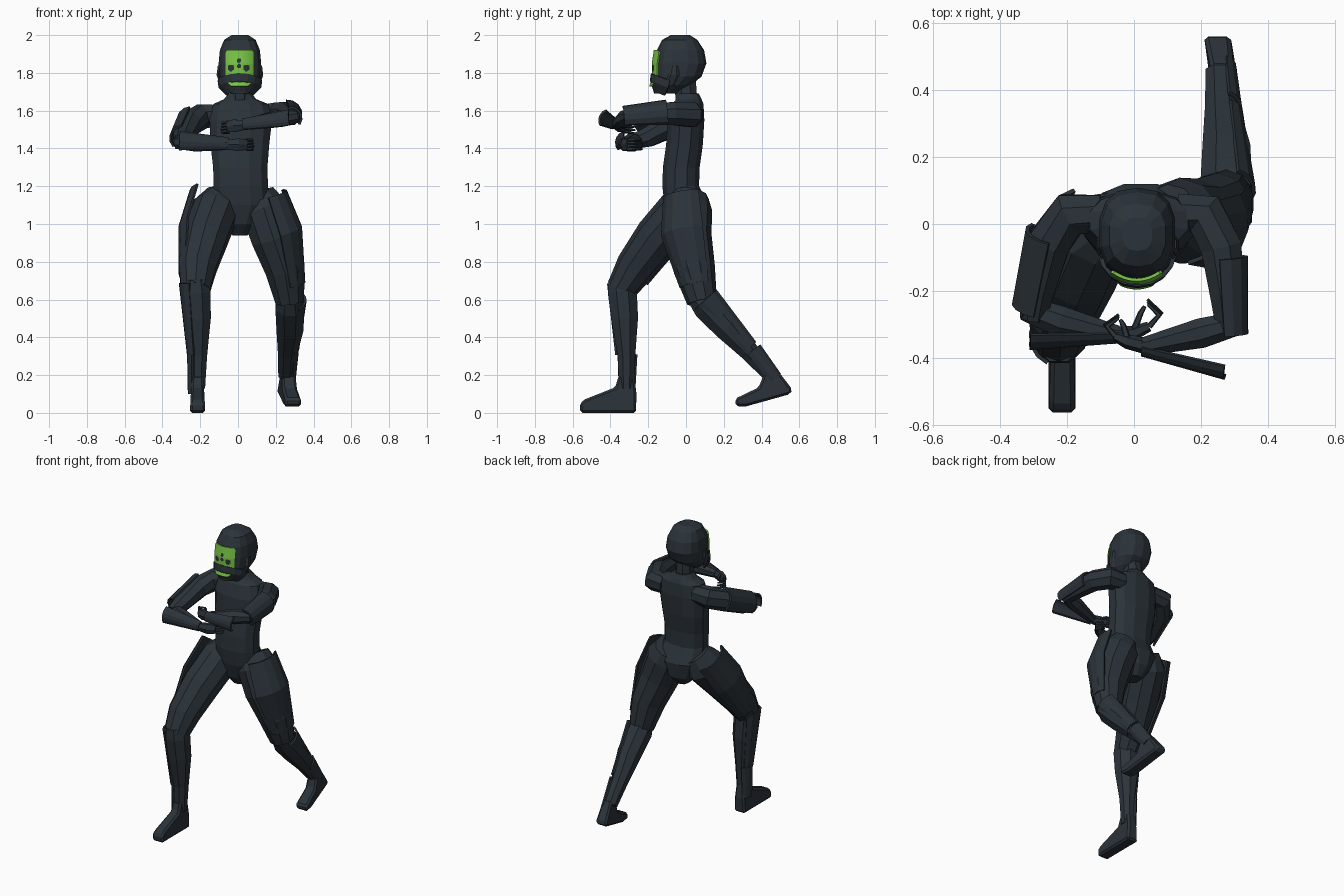
import bpy, bmesh, math
from mathutils import Vector as V


def material(name, rgb):
    m = bpy.data.materials.new(name)
    m.diffuse_color = (*rgb, 1)
    return m


DARK = material("dark slate", (0.024, 0.033, 0.042))
GREEN = material("lime green", (0.19, 0.56, 0.06))


def finish(name, bm, mats=(DARK,)):
    bmesh.ops.recalc_face_normals(bm, faces=bm.faces)
    me = bpy.data.meshes.new(name)
    bm.to_mesh(me)
    bm.free()
    for m in mats:
        me.materials.append(m)
    ob = bpy.data.objects.new(name, me)
    bpy.context.collection.objects.link(ob)
    return ob


def spow(a, p):
    return math.copysign(abs(a) ** p, a)


def tube(name, pts, sides=8, hint=(1, 0, 0), axis=None, power=1.0):
    """Loft rings along (x, y, z, radius[, second radius])."""
    bm = bmesh.new()
    rings = []
    n = len(pts)
    for i, p in enumerate(pts):
        c = V(p[:3])
        t = V(axis) if axis else V(pts[min(i + 1, n - 1)][:3]) - V(pts[max(i - 1, 0)][:3])
        t.normalize()
        u = V(hint)
        u = (u - t * u.dot(t)).normalized()
        w = t.cross(u)
        ring = []
        for k in range(sides):
            a = 2 * math.pi * (k + 0.5) / sides
            ring.append(bm.verts.new(c + u * p[3] * spow(math.cos(a), power)
                                     + w * p[-1] * spow(math.sin(a), power)))
        rings.append(ring)
    for a, b in zip(rings, rings[1:]):
        for k in range(sides):
            j = (k + 1) % sides
            bm.faces.new((a[k], a[j], b[j], b[k]))
    bm.faces.new(rings[0][::-1])
    bm.faces.new(rings[-1])
    return finish(name, bm)


def shell(name, rows, out, arc=150, segs=5, thick=0.012):
    """Curved armour plate: part of a tube around rows of (x, y, z, radius)."""
    bm = bmesh.new()
    d = (V(rows[-1][:3]) - V(rows[0][:3])).normalized()
    u = V(out)
    u = (u - d * u.dot(d)).normalized()
    w = d.cross(u)
    grid = []
    for r in rows:
        line = []
        for k in range(segs + 1):
            a = math.radians(arc) * (k / segs - 0.5)
            line.append(bm.verts.new(V(r[:3]) + (u * math.cos(a) + w * math.sin(a)) * r[3]))
        grid.append(line)
    for a, b in zip(grid, grid[1:]):
        for k in range(segs):
            bm.faces.new((a[k], a[k + 1], b[k + 1], b[k]))
    ob = finish(name, bm)
    s = ob.modifiers.new("thickness", "SOLIDIFY")
    s.thickness = thick
    s.offset = 0
    return ob


def foot(name, profile, x_of_y, half):
    """Side profile (y, z) given width, narrower at the top."""
    bm = bmesh.new()
    top = max(z for y, z in profile)
    sides = []
    for s in (-1, 1):
        sides.append([bm.verts.new((x_of_y(y) + s * half * (1 - 0.25 * z / top), y, z))
                      for y, z in profile])
    n = len(profile)
    for k in range(n):
        j = (k + 1) % n
        bm.faces.new((sides[0][k], sides[0][j], sides[1][j], sides[1][k]))
    bm.faces.new(sides[0][::-1])
    bm.faces.new(sides[1])
    ob = finish(name, bm)
    b = ob.modifiers.new("edge", "BEVEL")
    b.width = 0.012
    b.segments = 1
    return ob


def hand(side, wrist, palm, knuckle, curl, tip):
    """Palm block, four curled fingers and a thumb."""
    tube(side + "_palm", [(*wrist, 0.028, 0.024), (*palm, 0.038, 0.022),
                          (*knuckle, 0.032, 0.015)], 6, (0, 0, 1))
    for i in range(4):
        dz = V((0, 0, (i - 1.5) * 0.016))
        s = 1 - 0.08 * abs(i - 1)
        path = [V(knuckle) + dz]
        for q in (curl, tip):
            path.append(V(knuckle) + (V(q) - V(knuckle)) * s + dz)
        tube(f"{side}_finger_{i + 1}", [(*p, r) for p, r in zip(path, (0.010, 0.009, 0.005))],
             5, (0, 0, 1))
    p = V(palm)
    t = V(tip)
    tube(side + "_thumb", [(*(p + V((0, 0.01, 0.015))), 0.011),
                           (*(p.lerp(t, 0.5) + V((0, 0.01, 0.02))), 0.009),
                           (*(p.lerp(t, 0.8) + V((0, 0, 0.018))), 0.006)], 5, (0, 0, 1))


UP = (0, 0, 1)

# Torso, neck and head
tube("torso", [(.01, .01, 1.69, .062, .06), (.012, .015, 1.66, .09, .07), (.015, .01, 1.635, .15, .085),
               (.015, 0, 1.55, .17, .10), (.01, -.008, 1.42, .16, .10),
               (.012, -.025, 1.3, .148, .10), (.015, -.028, 1.2, .148, .10),
               (.02, .003, 1.1, .155, .12), (.015, .01, 1.0, .095, .10),
               (.01, .01, .94, .04, .05)], 12, axis=UP, power=0.85)
tube("neck", [(.01, .01, 1.64, .07, .07), (.01, 0, 1.69, .058, .062),
              (.01, -.005, 1.78, .055, .06)], 8, axis=UP)
tube("head", [(.01, -.03, 2.0, .045, .05), (.01, -.033, 1.975, .085, .093),
              (.01, -.029, 1.92, .108, .125), (.01, -.028, 1.85, .115, .136),
              (.01, -.043, 1.78, .11, .125), (.01, -.075, 1.735, .092, .10),
              (.01, -.11, 1.69, .05, .06)], 14, axis=UP, power=0.78)

# Jaw guard and ear pieces
shell("jaw_guard", [(.01, -.075, 1.755, .113), (.01, -.085, 1.72, .108),
                    (.01, -.105, 1.68, .066)], (0, -1, 0), 170, 8)
for s, side in ((-1, "right"), (1, "left")):
    tube(side + "_ear_piece", [(.01 + s * .108, -.06, 1.84, .010, .02),
                               (.01 + s * .113, -.065, 1.79, .012, .03),
                               (.01 + s * .095, -.09, 1.73, .012, .03)], 6, axis=UP)

# Green face plate, dark spots chosen by position
bm = bmesh.new()
NX, NZ = 36, 44
SPOTS = [(-.037, 1.826, .017), (.045, 1.826, .017), (.005, 1.865, .012),
         (.005, 1.788, .013), (.005, 1.835, .011)]
grid = []
for j in range(NZ + 1):
    z = 1.73 + 0.19 * j / NZ
    half = 0.078 - 0.9 * max(0, 1.765 - z) - 0.6 * max(0, z - 1.905)
    row = []
    for i in range(NX + 1):
        d = half * (2 * i / NX - 1)
        row.append(bm.verts.new((.008 + d, -.181 + 4.6 * d * d + .15 * max(0, z - 1.85)
                                 - .35 * max(0, 1.77 - z), z)))
    grid.append(row)
for j in range(NZ):
    for i in range(NX):
        f = bm.faces.new((grid[j][i], grid[j][i + 1], grid[j + 1][i + 1], grid[j + 1][i]))
        c = f.calc_center_median()
        f.material_index = int(any(math.hypot(c.x - x, c.z - z) < r for x, z, r in SPOTS))
mask = finish("face_plate", bm, (GREEN, DARK))
mask.modifiers.new("thickness", "SOLIDIFY").thickness = 0.009

# Arms
tube("right_upper_arm", [(-.10, .03, 1.575, .06), (-.19, .03, 1.57, .07), (-.25, -.05, 1.535, .068),
                         (-.29, -.2, 1.46, .056), (-.30, -.28, 1.435, .042)], 8, UP)
tube("right_forearm", [(-.325, -.25, 1.435, .04), (-.22, -.29, 1.43, .05),
                       (-.05, -.33, 1.42, .03)], 8, UP)
tube("left_upper_arm", [(.13, .035, 1.575, .06), (.21, .03, 1.578, .07), (.26, -.07, 1.585, .066),
                        (.28, -.22, 1.575, .056), (.285, -.32, 1.565, .042)], 8, UP)
tube("left_forearm", [(.31, -.295, 1.57, .038), (.2, -.325, 1.555, .048),
                      (.03, -.365, 1.525, .03)], 8, UP)
hand("right", (-.06, -.33, 1.42), (0, -.325, 1.42), (.045, -.305, 1.42),
     (.08, -.265, 1.42), (.04, -.225, 1.42))
hand("left", (.04, -.365, 1.525), (-.02, -.35, 1.52), (-.055, -.335, 1.515),
     (-.085, -.30, 1.51), (-.045, -.27, 1.505))

# Arm guards
shell("right_upper_arm_guard", [(-.24, -.03, 1.545, .08), (-.285, -.25, 1.45, .075)], (-1, 0, .4), 120)
shell("left_upper_arm_guard", [(.262, -.1, 1.58, .073), (.275, -.33, 1.56, .06)], (1, 0, .6), 130)
shell("right_forearm_guard", [(-.31, -.31, 1.43, .06), (-.05, -.315, 1.42, .035)], (0, -1, .3), 110)
shell("left_forearm_guard", [(.28, -.405, 1.55, .055), (.03, -.355, 1.52, .035)], (0, -1, .4), 100)

# Legs
tube("right_thigh", [(-.08, .01, 1.15, .09), (-.115, -.02, 1.08, .125), (-.17, -.15, .93, .122),
                     (-.215, -.27, .77, .105), (-.225, -.345, .65, .08)], 10)
tube("right_shin", [(-.225, -.345, .71, .07), (-.222, -.337, .64, .083), (-.215, -.325, .5, .077),
                    (-.21, -.315, .3, .05), (-.213, -.315, .13, .042)], 8)
tube("left_thigh", [(.10, .02, 1.15, .10), (.135, .01, 1.08, .128), (.19, .01, .93, .126),
                    (.25, .045, .76, .11), (.275, .085, .59, .08)], 10)
tube("left_shin", [(.275, .05, .63, .06), (.275, .11, .565, .083), (.275, .215, .455, .077),
                   (.262, .335, .325, .055), (.255, .45, .2, .045)], 8)

# Leg guards
shell("right_thigh_guard", [(-.13, .0, 1.15, .125), (-.175, -.12, .97, .135),
                            (-.22, -.28, .72, .09)], (-1, .35, .2), 115, 5)
shell("left_thigh_guard", [(.14, .0, 1.15, .118), (.2, .01, .95, .14),
                           (.26, .065, .67, .095)], (1, -.45, .2), 115, 5)
shell("right_shin_guard", [(-.222, -.335, .69, .086), (-.21, -.32, .31, .055)], (-1, -.1, 0), 120)
shell("left_shin_guard", [(.272, .10, .6, .086), (.262, .33, .34, .056)], (1, 0, .1), 120)
shell("right_ankle_guard", [(-.208, -.313, .31, .056), (-.215, -.315, .1, .045)], (-1, .1, 0), 120)
shell("left_ankle_guard", [(.262, .35, .33, .054), (.255, .465, .18, .045)], (1, 0, .2), 120)

# Feet
foot("right_foot", [(-.265, 0), (-.262, .1), (-.275, .2), (-.355, .2), (-.375, .135),
                    (-.535, .072), (-.562, .05), (-.56, 0)], lambda y: -.214, .041)
foot("left_foot", [(.265, .035), (.26, .075), (.385, .135), (.41, .2), (.47, .245),
                   (.562, .125), (.553, .1), (.32, .035)], lambda y: .29 - .15 * (y - .28), .045)
